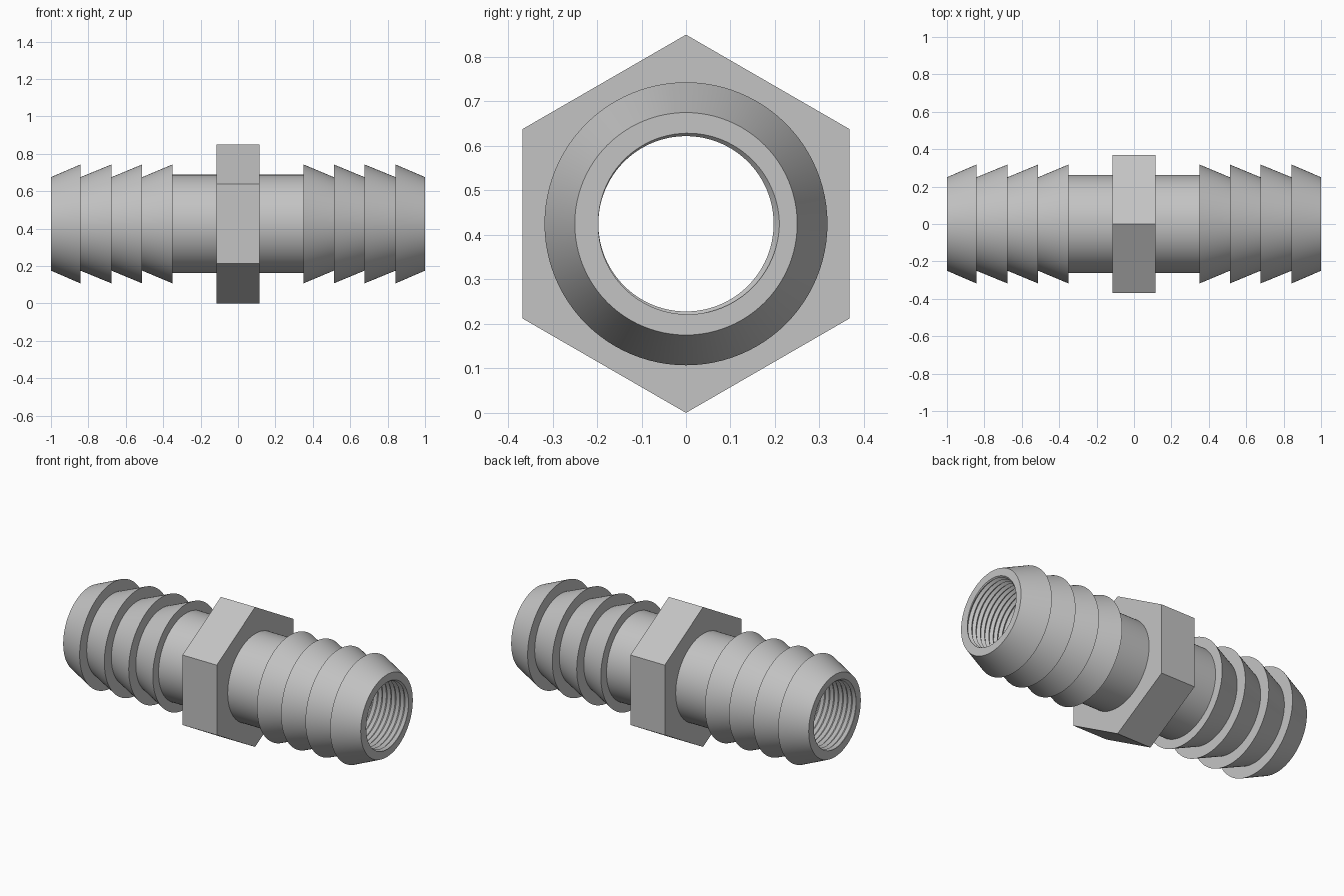
import bpy, bmesh
from math import sin, cos, pi, radians
from mathutils import Vector

SEGS = 96
AXIS_Z = 0.425
PITCH = 0.03

cube = bpy.data.objects.get("Cube")
if cube:
    bpy.data.objects.remove(cube, do_unlink=True)

grey = bpy.data.materials.new("light_grey")
grey.use_nodes = True
colour = (0.55, 0.55, 0.55, 1)
grey.diffuse_color = colour
grey.node_tree.nodes["Principled BSDF"].inputs["Base Color"].default_value = colour


def ring_point(x, r, a):
    return (x, r * cos(a), r * sin(a))


def lathe(bm, profile, closed=False):
    """Spin (x, radius) points about the x axis; a radius may depend on angle."""
    rings = []
    for x, r in profile:
        ring = []
        for j in range(SEGS):
            a = 2 * pi * j / SEGS
            ring.append(bm.verts.new(ring_point(x, r(a) if callable(r) else r, a)))
        rings.append(ring)
    if closed:
        rings.append(rings[0])
    for p, q in zip(rings, rings[1:]):
        for j in range(SEGS):
            k = (j + 1) % SEGS
            bm.faces.new((p[j], p[k], q[k], q[j]))


def finish(name, bm):
    bmesh.ops.recalc_face_normals(bm, faces=bm.faces)
    mesh = bpy.data.meshes.new(name)
    bm.to_mesh(mesh)
    bm.free()
    mesh.materials.append(grey)
    obj = bpy.data.objects.new(name, mesh)
    obj.location.z = AXIS_Z
    bpy.context.collection.objects.link(obj)
    bpy.ops.object.select_all(action='DESELECT')
    obj.select_set(True)
    bpy.context.view_layer.objects.active = obj
    bpy.ops.object.shade_smooth_by_angle(angle=radians(30))
    return obj


# Threaded bore: a V-shaped helical sheet trimmed at both ends
bm = bmesh.new()
turns = 69
start = 1 - PITCH * (turns + 0.5)
rows = []
for i in range(2 * (turns + 2) + 1):
    r = 0.21 if i % 2 else 0.197
    rows.append([bm.verts.new(ring_point(start + PITCH * (i / 2 + j / SEGS), r, 2 * pi * j / SEGS))
                 for j in range(SEGS + 1)])
for p, q in zip(rows, rows[1:]):
    for j in range(SEGS):
        bm.faces.new((p[j], p[j + 1], q[j + 1], q[j]))
bmesh.ops.remove_doubles(bm, verts=bm.verts, dist=1e-4)
for side in (-1, 1):
    bmesh.ops.bisect_plane(bm, geom=bm.verts[:] + bm.edges[:] + bm.faces[:], dist=1e-5,
                           plane_co=Vector((side, 0, 0)), plane_no=Vector((side, 0, 0)),
                           clear_outer=True)

# Outer tube: four barbs at each end, with a plain neck between
half = [(1.0, 0.25)]
peaks = (0.842, 0.676, 0.512, 0.35)
for x in peaks:
    half += [(x, 0.318), (x, 0.25 if x != peaks[-1] else 0.263)]
lathe(bm, [(-x, r) for x, r in half] + half[::-1])

# Flat end faces between the tube and the bore
for side in (-1, 1):
    rim = [e for e in bm.edges if e.is_boundary
           and all(abs(v.co.x - side) < 1e-4 for v in e.verts)]
    bmesh.ops.triangle_fill(bm, edges=rim, use_beauty=True, normal=Vector((side, 0, 0)))
finish("barbed_tube", bm)


# Hexagonal collar with a hole for the tube
def hexagon(a):
    return 0.368 / cos((a + pi / 6) % (pi / 3) - pi / 6)


bm = bmesh.new()
lathe(bm, [(-0.115, 0.255), (-0.115, hexagon), (0.115, hexagon), (0.115, 0.255)], closed=True)
finish("hex_collar", bm)
